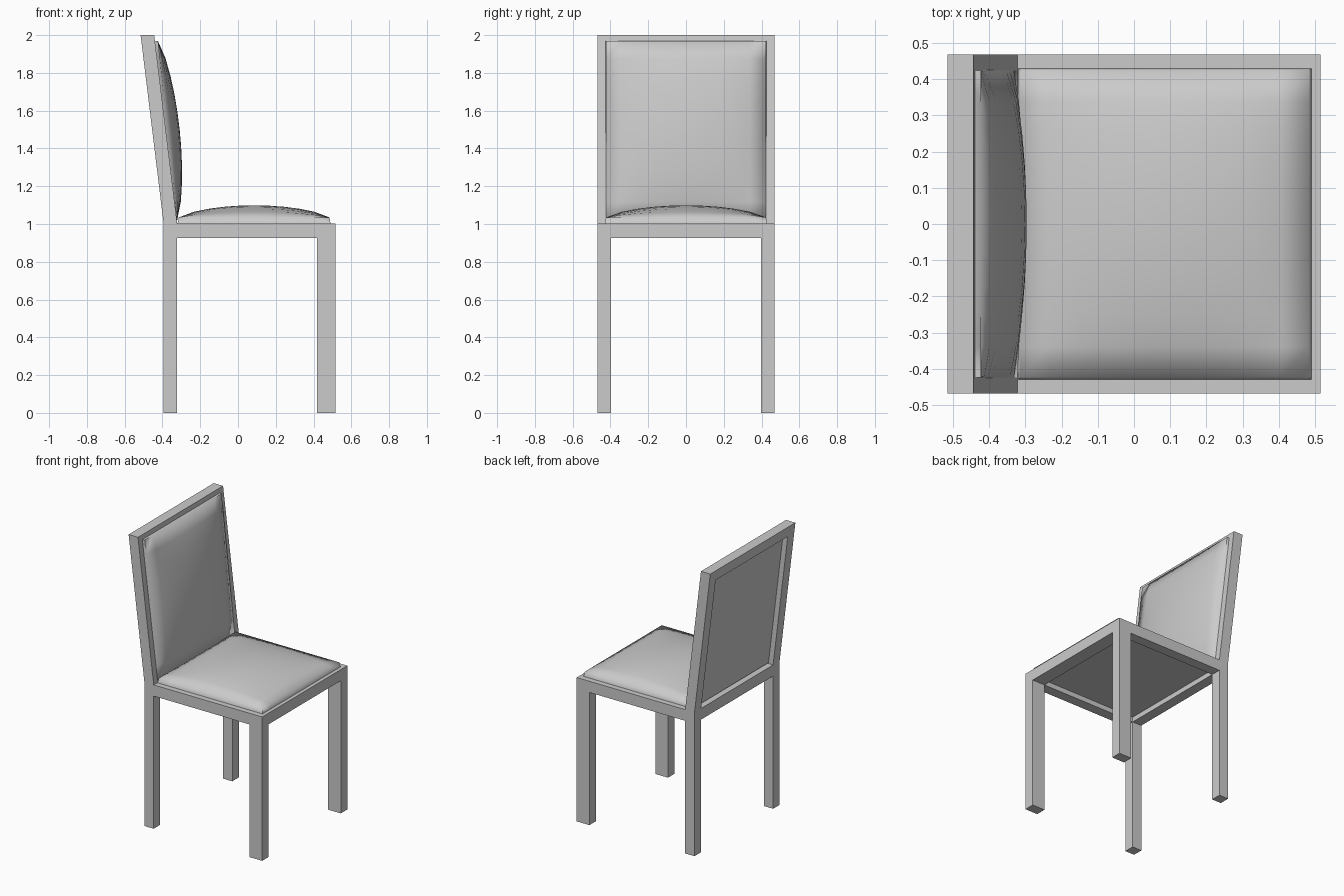
import bpy, bmesh
from mathutils import Vector

cube = bpy.data.objects.get("Cube")
if cube:
    bpy.data.objects.remove(cube, do_unlink=True)

grey = bpy.data.materials.new("soft_grey")
grey.use_nodes = True
colour = (0.6, 0.6, 0.6, 1)
grey.diffuse_color = colour
grey.node_tree.nodes["Principled BSDF"].inputs["Base Color"].default_value = colour

HALF = 0.469        # half width of the chair
BAR = 0.072         # thickness of the frame bars
LEAN = -0.122       # backward lean of the backrest per unit of height
BACK = -0.394       # rear face of the back legs
FRONT = 0.515       # front face of the front legs
SEAT = 1.003        # top of the seat frame


def finish(name, bm):
    bmesh.ops.recalc_face_normals(bm, faces=bm.faces)
    mesh = bpy.data.meshes.new(name)
    bm.to_mesh(mesh)
    bm.free()
    mesh.materials.append(grey)
    obj = bpy.data.objects.new(name, mesh)
    bpy.context.collection.objects.link(obj)
    return obj


def box(name, x, y, z, lean=0.0):
    """Box between the given ranges, sheared along x above the seat."""
    bm = bmesh.new()
    bmesh.ops.create_cube(bm, size=1)
    for v in bm.verts:
        px, py, pz = [r[0] if c < 0 else r[1] for c, r in zip(v.co, (x, y, z))]
        v.co = (px + lean * (pz - SEAT), py, pz)
    return finish(name, bm)


def cushion(name, origin, across, along, normal, edge_a, edge_b, bulge, n=10):
    """Domed pad on a flat base; edge thickness goes from edge_a to edge_b."""
    bm = bmesh.new()
    bmesh.ops.create_grid(bm, x_segments=n, y_segments=n, size=1)
    rim = [e for e in bm.edges if e.is_boundary]
    wall = bmesh.ops.extrude_edge_only(bm, edges=rim)["geom"]
    base = {g for g in wall if isinstance(g, bmesh.types.BMVert)}
    bmesh.ops.contextual_create(bm, geom=[g for g in wall if isinstance(g, bmesh.types.BMEdge)])
    for v in bm.verts:
        u, w = v.co.x, v.co.y
        if v in base:
            height = 0
        else:
            dome = bulge * ((1 - u * u) * (1 - w * w)) ** 0.75
            height = edge_a + (edge_b - edge_a) * (w + 1) / 2 + dome
            u, w = u * 0.985, w * 0.985
        v.co = origin + across * u + along * w + normal * height
    obj = finish(name, bm)
    bpy.ops.object.select_all(action="DESELECT")
    obj.select_set(True)
    bpy.context.view_layer.objects.active = obj
    bpy.ops.object.shade_smooth_by_angle(angle=1.35)
    return obj


# Legs, side rails and backrest posts, mirrored left and right
for side, s in (("left", 1), ("right", -1)):
    y = sorted((s * (HALF - BAR), s * HALF))
    box(side + "_front_leg", (FRONT - 0.098, FRONT), y, (0, SEAT))
    box(side + "_back_leg", (BACK, BACK + BAR), y, (0, SEAT))
    box(side + "_seat_rail", (BACK + BAR, FRONT - 0.098), y, (SEAT - 0.078, SEAT))
    box(side + "_back_post", (BACK, BACK + BAR), y, (SEAT, 2), LEAN)

# Cross rails and the board under the seat pad
inner = (BAR - HALF, HALF - BAR)
box("front_seat_rail", (FRONT - 0.098, FRONT), inner, (SEAT - 0.078, SEAT))
box("back_seat_rail", (BACK, BACK + BAR), inner, (SEAT - 0.078, SEAT))
box("top_back_rail", (BACK, BACK + BAR), inner, (2 - BAR, 2), LEAN)
box("seat_board", (BACK + BAR, FRONT - 0.098), inner, (SEAT - 0.043, SEAT))

# Seat pad
cushion("seat_cushion", Vector((0.085, 0, SEAT)), Vector((0, 0.43, 0)),
        Vector((0.405, 0, 0)), Vector((0, 0, 1)), 0.032, 0.032, 0.064)

# Backrest pad, let halfway into the leaning frame
rise = 0.48
mid = SEAT + 0.006 + rise
cushion("back_cushion", Vector((BACK + BAR + LEAN * (mid - SEAT) - 0.036, 0, mid)),
        Vector((0, 0.43, 0)), Vector((LEAN * rise, 0, rise)),
        Vector((1, 0, -LEAN)).normalized(), 0.038, 0.052, 0.064)
